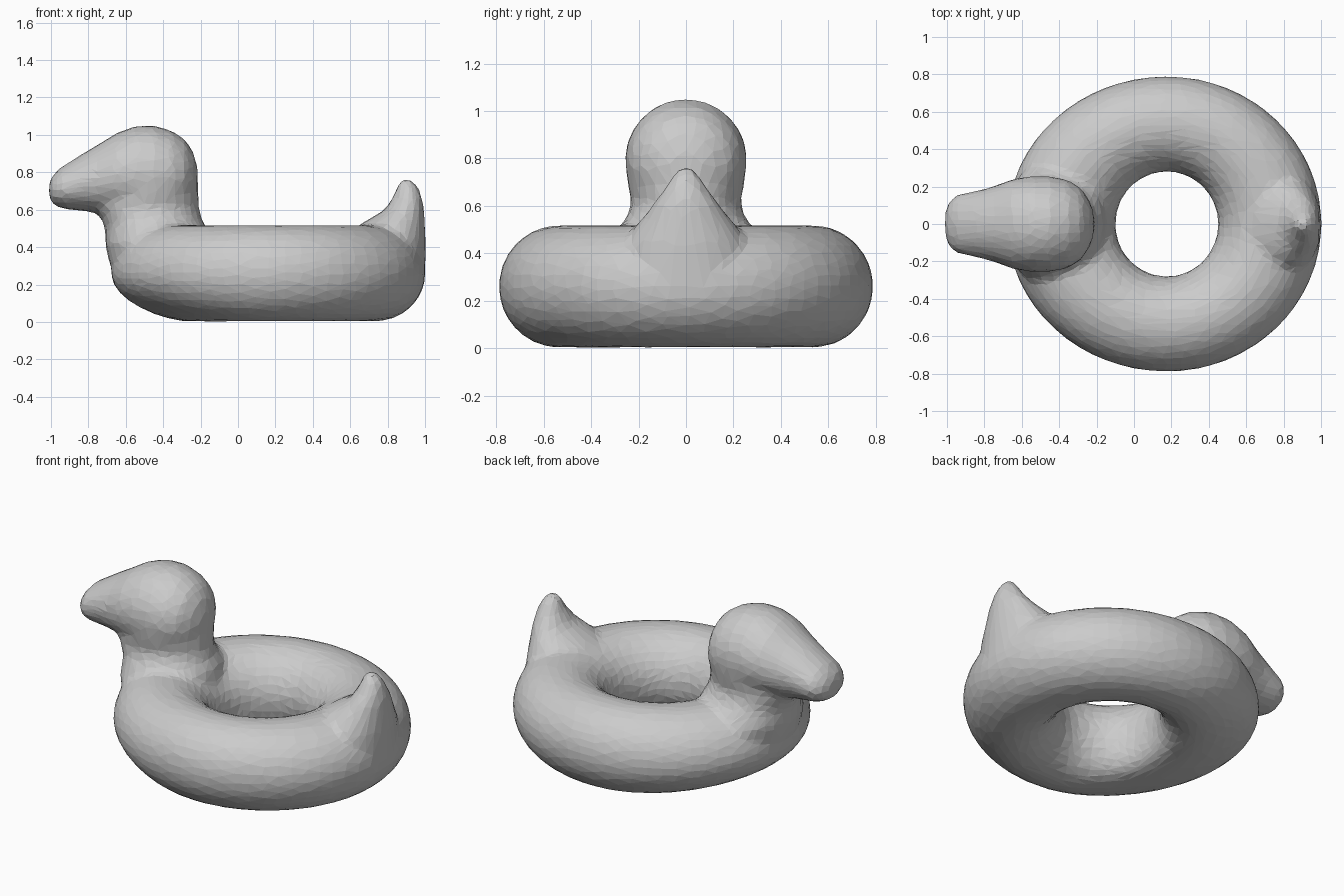
import bpy, bmesh
from math import sin, cos, tau
from mathutils import Vector

cube = bpy.data.objects.get("Cube")
if cube:
    bpy.data.objects.remove(cube)

grey = bpy.data.materials.new("soft grey")
grey.use_nodes = True
grey.diffuse_color = (0.6, 0.6, 0.6, 1)
grey.node_tree.nodes["Principled BSDF"].inputs["Base Color"].default_value = (0.6, 0.6, 0.6, 1)

bm = bmesh.new()


def skin(rings, closed=False):
    """Bridge equal rings of points, closing the loop or capping both ends."""
    loops = [[bm.verts.new(p) for p in ring] for ring in rings]
    n = len(loops[0])
    faces = []
    pairs = list(zip(loops, loops[1:])) + ([(loops[-1], loops[0])] if closed else [])
    for a, b in pairs:
        for i in range(n):
            j = (i + 1) % n
            faces.append(bm.faces.new((a[i], a[j], b[j], b[i])))
    if not closed:
        faces += [bm.faces.new(loops[0][::-1]), bm.faces.new(loops[-1])]
    bmesh.ops.recalc_face_normals(bm, faces=faces)


def circle(n=32):
    return [(cos(tau * i / n), sin(tau * i / n)) for i in range(n)]


# Swim ring: egg-shaped outside, round hole, underside swept back below the neck
sections = []
for c, s in circle(64):
    inner = Vector((0.175 + 0.275 * c, 0.28 * s, 0.26))
    outer = Vector((0.175 + (0.828 if c > 0 else 0.855) * c, 0.79 * s, 0.26))
    mid, half = (inner + outer) / 2, (outer - inner) / 2
    sections.append([mid + half * u + Vector((0.14 * max(0, -c) * min(0, v) ** 2, 0, 0.258 * v))
                     for u, v in circle()])
skin(sections, closed=True)

# Neck: height, front x, back x, half width
neck = [(0.22, -0.64, -0.16, 0.28), (0.32, -0.69, -0.16, 0.33),
        (0.42, -0.71, -0.15, 0.34), (0.5, -0.71, -0.165, 0.29),
        (0.55, -0.73, -0.195, 0.25), (0.61, -0.77, -0.208, 0.23),
        (0.7, -0.74, -0.212, 0.247), (0.78, -0.7, -0.215, 0.252),
        (0.87, -0.62, -0.235, 0.225)]
skin([[((f + b) / 2 + (b - f) / 2 * u, w * v, z) for u, v in circle()]
      for z, f, b, w in neck])

# Head and bill: x, middle height, half height, half width
head = [(-1.01, 0.705, 0.045, 0.07), (-0.985, 0.707, 0.083, 0.125),
        (-0.95, 0.717, 0.108, 0.155), (-0.9, 0.728, 0.128, 0.167),
        (-0.82, 0.75, 0.157, 0.182), (-0.75, 0.765, 0.182, 0.202),
        (-0.65, 0.79, 0.22, 0.24), (-0.55, 0.795, 0.252, 0.257),
        (-0.45, 0.79, 0.262, 0.257), (-0.35, 0.785, 0.235, 0.235),
        (-0.28, 0.78, 0.192, 0.19), (-0.235, 0.775, 0.125, 0.12),
        (-0.215, 0.765, 0.05, 0.06)]
skin([[(x, w * u, z + h * v) for u, v in circle()] for x, z, h, w in head])

# Upturned tail: height, inner x, outer x, half width
tail = [(0.2, 0.7, 0.99, 0.24), (0.3, 0.66, 1.003, 0.28), (0.45, 0.63, 1.003, 0.255),
        (0.52, 0.65, 1.0, 0.21), (0.56, 0.72, 0.998, 0.175), (0.6, 0.785, 0.995, 0.145),
        (0.66, 0.825, 0.985, 0.1), (0.72, 0.85, 0.965, 0.06), (0.765, 0.865, 0.925, 0.028)]
skin([[((a + b) / 2 + (b - a) / 2 * u, w * v, z) for u, v in circle()]
      for z, a, b, w in tail])

mesh = bpy.data.meshes.new("duck_swim_ring")
bm.to_mesh(mesh)
bm.free()
mesh.materials.append(grey)
duck = bpy.data.objects.new("duck_swim_ring", mesh)
bpy.context.collection.objects.link(duck)

# Fuse the parts, soften the joins and reduce to broad facets
fuse = duck.modifiers.new("fuse", "REMESH")
fuse.mode = "VOXEL"
fuse.voxel_size = 0.022
soften = duck.modifiers.new("soften", "SMOOTH")
soften.factor = 0.5
soften.iterations = 6
facet = duck.modifiers.new("facet", "DECIMATE")
facet.ratio = 0.1
